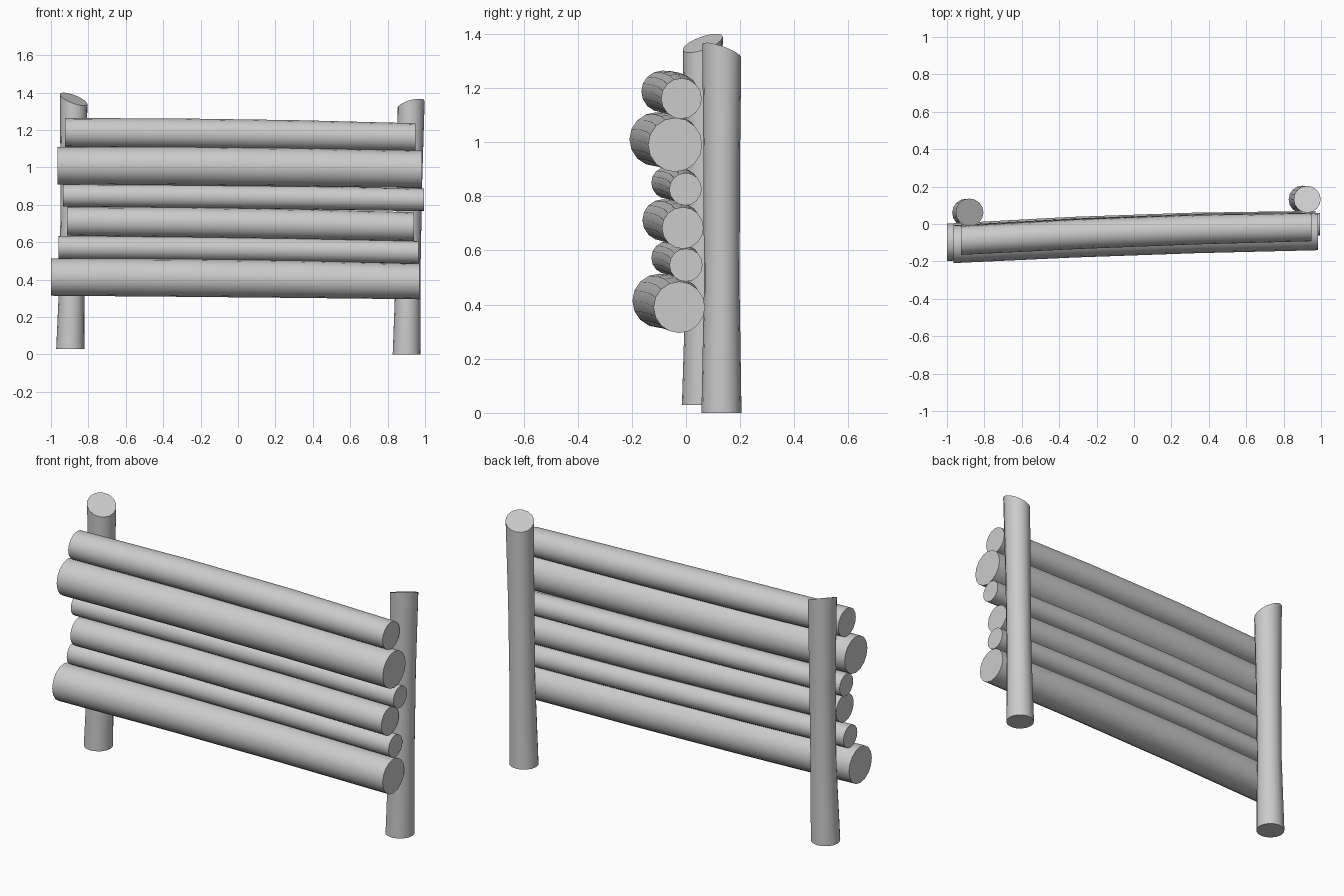
import bpy, bmesh, math
from mathutils import Vector

if "Cube" in bpy.data.objects:
    bpy.data.objects.remove(bpy.data.objects["Cube"])

SIDES = 16


def finish(name, rings):
    """Skin a list of rings into a capped, smooth-sided solid."""
    bm = bmesh.new()
    loops = [[bm.verts.new(p) for p in ring] for ring in rings]
    for a, b in zip(loops, loops[1:]):
        for i in range(SIDES):
            j = (i + 1) % SIDES
            bm.faces.new((a[i], a[j], b[j], b[i]))
    bm.faces.new(loops[0])
    bm.faces.new(loops[-1])
    bmesh.ops.recalc_face_normals(bm, faces=bm.faces)
    mesh = bpy.data.meshes.new(name)
    bm.to_mesh(mesh)
    bm.free()
    ob = bpy.data.objects.new(name, mesh)
    bpy.context.collection.objects.link(ob)
    bpy.ops.object.select_all(action='DESELECT')
    bpy.context.view_layer.objects.active = ob
    ob.select_set(True)
    bpy.ops.object.shade_smooth_by_angle(angle=math.radians(40))
    return ob


def circle(r):
    return [(r * math.cos(2 * math.pi * i / SIDES), r * math.sin(2 * math.pi * i / SIDES))
            for i in range(SIDES)]


def log(name, left, right, r0, r1):
    """Slightly bowed horizontal log with vertical sawn ends."""
    rings = []
    for k in range(4):
        t = k / 3
        c = Vector(left).lerp(Vector(right), t)
        r = r0 + (r1 - r0) * t
        if k in (1, 2):
            c += Vector((0, 0.010, 0.004))
            r += 0.003
        rings.append([(c.x, c.y + u, c.z + v) for u, v in circle(r)])
    finish(name, rings)


def post(name, stations, slope):
    """Upright post with a flared foot and an obliquely sawn top."""
    rings = []
    for x, y, z, r in stations:
        last = (x, y, z, r) == stations[-1]
        sx, sy = slope if last else (0, 0)
        rings.append([(x + u, y + v, z + sx * u + sy * v) for u, v in circle(r)])
    finish(name, rings)


# posts
post("left_post", [(-0.897, 0.060, 0.03, 0.075), (-0.887, 0.064, 0.45, 0.066),
                   (-0.881, 0.064, 0.90, 0.067), (-0.879, 0.062, 1.365, 0.074)], (-0.35, 0.32))
post("right_post", [(0.901, 0.131, 0.0, 0.074), (0.910, 0.132, 0.45, 0.066),
                    (0.917, 0.132, 0.90, 0.067), (0.926, 0.132, 1.337, 0.072)], (0.25, -0.34))

# stacked logs, top to bottom: left end, right end, radii
logs = [
    ((-0.925, -0.088, 1.187), (0.95, -0.017, 1.161), 0.077, 0.075),
    ((-0.965, -0.109, 1.010), (0.985, -0.040, 0.990), 0.100, 0.100),
    ((-0.935, -0.068, 0.850), (0.995, -0.002, 0.826), 0.060, 0.060),
    ((-0.915, -0.084, 0.712), (0.94, -0.012, 0.683), 0.077, 0.077),
    ((-0.960, -0.067, 0.573), (0.965, 0.000, 0.546), 0.061, 0.061),
    ((-1.000, -0.098, 0.414), (0.97, -0.025, 0.390), 0.100, 0.095),
]
for n, data in enumerate(logs, 1):
    log(f"log_{n}", *data)
